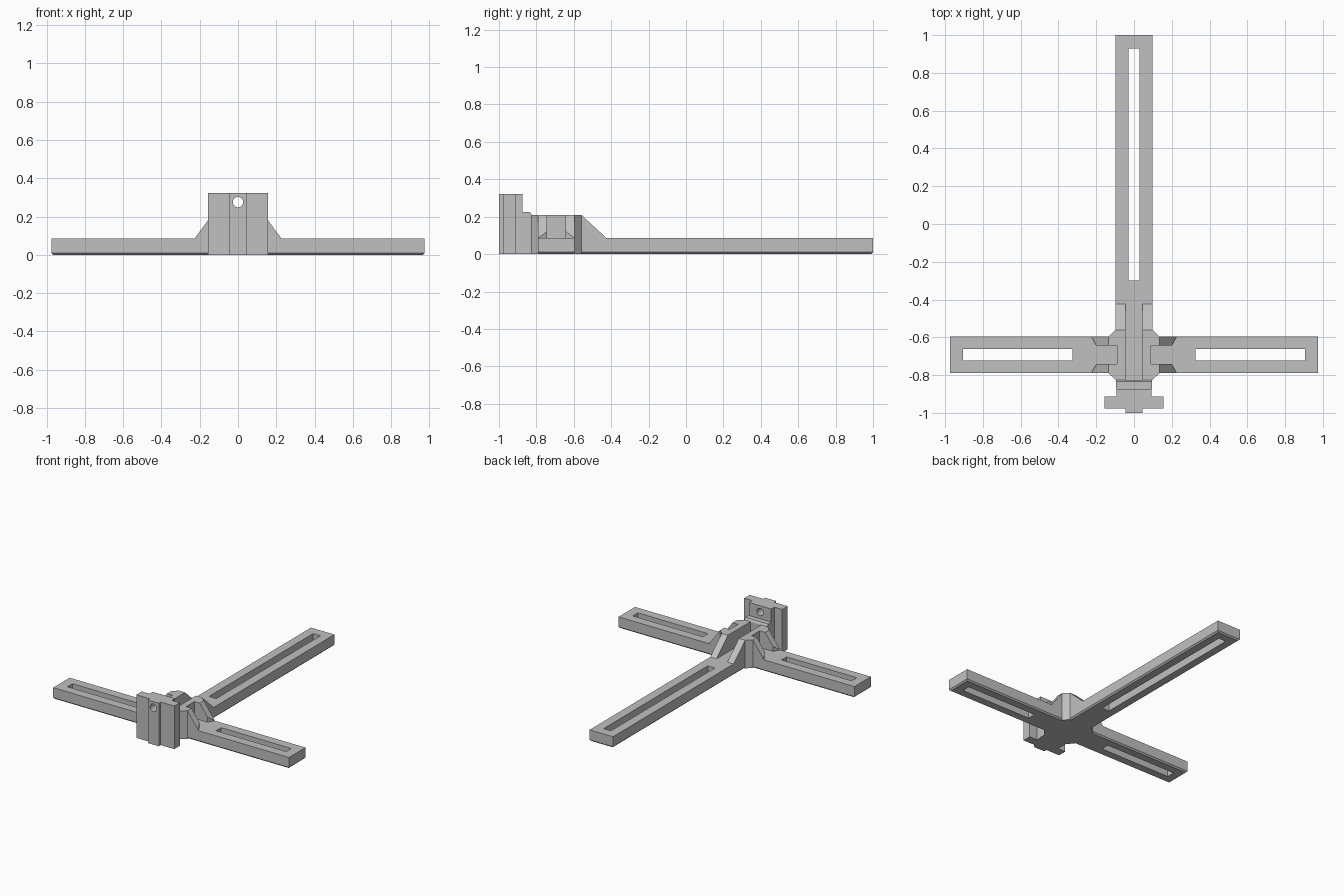
import bpy, bmesh, math
from mathutils import Vector

cube = bpy.data.objects.get("Cube")
if cube:
    bpy.data.objects.remove(cube, do_unlink=True)

grey = bpy.data.materials.new("plain grey")
grey.use_nodes = True
colour = (0.53, 0.53, 0.53, 1)
grey.diffuse_color = colour
grey.node_tree.nodes["Principled BSDF"].inputs["Base Color"].default_value = colour


def prism(name, points, lo, hi, axis="z", chamfer=None):
    """Extrude a 2D outline from lo to hi along an axis."""
    place = {"x": lambda a, b: Vector((lo, a, b)),
             "y": lambda a, b: Vector((a, lo, b)),
             "z": lambda a, b: Vector((a, b, lo))}[axis]
    step = {"x": (1, 0, 0), "y": (0, 1, 0), "z": (0, 0, 1)}[axis]
    bm = bmesh.new()
    face = bm.faces.new([bm.verts.new(place(a, b)) for a, b in points])
    out = bmesh.ops.extrude_face_region(bm, geom=[face])
    new = [v for v in out["geom"] if isinstance(v, bmesh.types.BMVert)]
    bmesh.ops.translate(bm, verts=new, vec=Vector(step) * (hi - lo))
    bmesh.ops.recalc_face_normals(bm, faces=bm.faces)
    if chamfer:
        # Bevel the underside edges chosen by the rule
        edges = [e for e in bm.edges if all(v.co.z < 0.001 for v in e.verts)
                 and chamfer((e.verts[0].co + e.verts[1].co) / 2)]
        bmesh.ops.bevel(bm, geom=edges, offset=0.01, segments=1, affect="EDGES")
    mesh = bpy.data.meshes.new(name)
    bm.to_mesh(mesh)
    bm.free()
    mesh.materials.append(grey)
    obj = bpy.data.objects.new(name, mesh)
    bpy.context.collection.objects.link(obj)
    return obj


def rect(x0, x1, y0, y1):
    return [(x0, y0), (x1, y0), (x1, y1), (x0, y1)]


def cut(obj, cutter):
    """Subtract the cutter and remove it."""
    mod = obj.modifiers.new("cut", "BOOLEAN")
    mod.operation, mod.solver, mod.object = "DIFFERENCE", "EXACT", cutter
    bpy.context.view_layer.objects.active = obj
    bpy.ops.object.modifier_apply(modifier=mod.name)
    bpy.data.objects.remove(cutter, do_unlink=True)


def mirrored(points, s):
    return [(s * x, y) for x, y in points]


ARM_TOP, HUB_TOP = 0.085, 0.21
MID, HALF = -0.693, 0.097
HUB_X, HUB_BACK, HUB_FRONT = 0.135, -0.56, -0.825
Y0, Y1 = MID - HALF, MID + HALF

# Long back arm with its slot
back_arm = prism("back_arm", rect(-HALF, HALF, HUB_BACK, 1), 0, ARM_TOP,
                 chamfer=lambda c: c.y > HUB_BACK + 0.01)
cut(back_arm, prism("slot", rect(-0.03, 0.03, -0.3, 0.93), -0.1, 0.2))

# Hub with cut corners and a lengthwise channel
corner = [(HUB_X, Y0), (HUB_X, Y1), (HALF, HUB_BACK)]
hub = prism("hub", [(HALF, HUB_FRONT)] + corner
            + mirrored(corner[::-1] + [(HALF, HUB_FRONT)], -1), 0, HUB_TOP)
cut(hub, prism("channel", rect(-0.045, 0.045, -0.9, -0.4), ARM_TOP, 0.4))


def notch(s):
    """Pocket between the side ribs, flared at its outer end."""
    outline = [(0.09, MID - 0.049), (0.2, MID - 0.049), (0.227, Y0 - 0.002),
               (0.3, Y0 - 0.002), (0.3, Y1 + 0.002), (0.227, Y1 + 0.002),
               (0.2, MID + 0.049), (0.09, MID + 0.049)]
    return prism("notch", mirrored(outline, s), ARM_TOP, 0.4)


for s, side in ((1, "left"), (-1, "right")):
    # Short side arm with its slot
    arm = prism(side + "_arm", mirrored(rect(HUB_X, 0.975, Y0, Y1), s), 0, ARM_TOP,
                chamfer=lambda c: abs(c.x) > HUB_X + 0.01)
    cut(arm, prism("slot", mirrored(rect(0.325, 0.905, MID - 0.03, MID + 0.03), s), -0.1, 0.2))
    # Sloping ribs on the side arm
    slope = [(HUB_X, ARM_TOP), (0.227, ARM_TOP), (HUB_X, HUB_TOP)]
    ribs = prism(side + "_arm_ribs", mirrored(slope, s), Y0, Y1, "y")
    cut(ribs, notch(s))
    cut(hub, notch(s))
    # Sloping rib on the back arm
    prism(side + "_back_rib", [(HUB_BACK, ARM_TOP), (-0.424, ARM_TOP), (HUB_BACK, HUB_TOP)],
          s * 0.045, s * HALF, "x")

# Neck between hub and mounting rail
prism("neck", [(-0.875, 0), (HUB_FRONT, 0), (HUB_FRONT, HUB_TOP),
               (-0.835, 0.225), (-0.875, 0.225)], -0.095, 0.095, "x")

# Upright mounting rail with stepped section and a bolt hole
half = [(0.045, -1), (0.045, -0.977), (0.157, -0.977), (0.157, -0.912),
        (0.092, -0.912), (0.092, -0.875)]
rail = prism("mounting_rail", half + mirrored(half[::-1], -1), 0, 0.322)
circle = [(0.027 * math.cos(i * math.tau / 32), 0.275 + 0.027 * math.sin(i * math.tau / 32))
          for i in range(32)]
cut(rail, prism("bolt_hole", circle, -1.1, -0.8, "y"))
